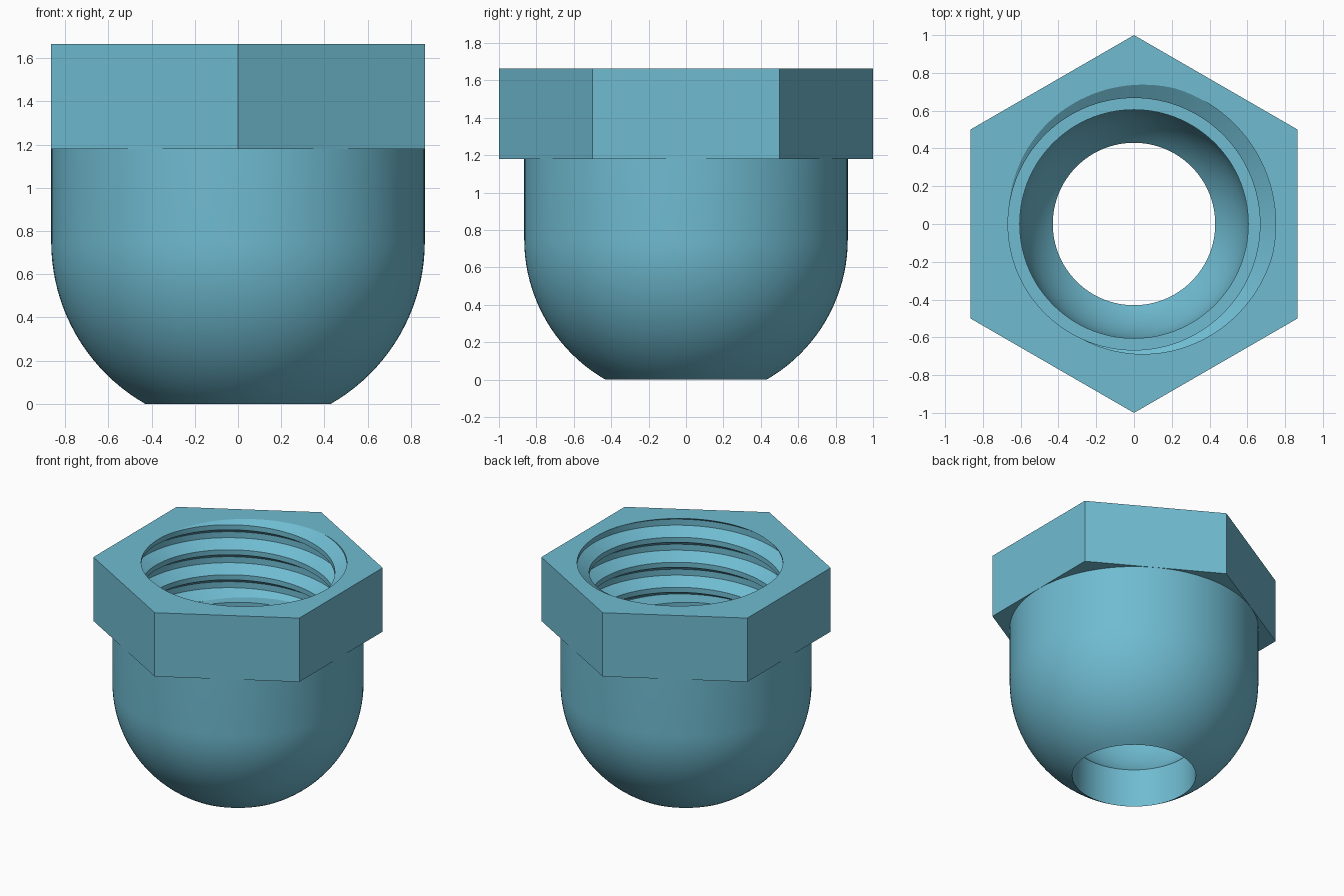
import bpy, bmesh, math

if "Cube" in bpy.data.objects:
    bpy.data.objects.remove(bpy.data.objects["Cube"])

SEG = 120                        # steps around the axis
TOP, COLLAR, LEDGE = 1.665, 1.18, 1.08
BODY_R, BORE_R, HOLE_R = 0.865, 0.605, 0.43
MINOR, MAJOR, PITCH = 0.667, 0.75, 0.19
PHASE = 114 / 360
STEPS = (0.0, 0.28, 0.52, 0.80)  # thread corners as fractions of the pitch

teal = bpy.data.materials.new("teal")
teal.diffuse_color = (0.16, 0.50, 0.64, 1)
teal.use_nodes = True
teal.node_tree.nodes["Principled BSDF"].inputs["Base Color"].default_value = teal.diffuse_color


def sweep(name, column):
    """Skin a turned part whose (r, z) profile may vary with the angle."""
    bm = bmesh.new()
    cols = []
    for k in range(SEG + 1):
        a = 2 * math.pi * k / SEG
        cols.append([bm.verts.new((r * math.cos(a), r * math.sin(a), z))
                     for r, z in column(a)])
    for c, d in zip(cols, cols[1:]):
        for j in range(len(c) - 1):
            bm.faces.new((c[j], d[j], d[j + 1], c[j + 1]))
    bmesh.ops.remove_doubles(bm, verts=bm.verts, dist=1e-5)
    mesh = bpy.data.meshes.new(name)
    bm.to_mesh(mesh)
    bm.free()
    mesh.materials.append(teal)
    ob = bpy.data.objects.new(name, mesh)
    bpy.context.collection.objects.link(ob)
    bpy.ops.object.select_all(action='DESELECT')
    ob.select_set(True)
    bpy.context.view_layer.objects.active = ob
    bpy.ops.object.shade_smooth_by_angle(angle=math.radians(30))
    return ob


def arc(radius, centre, r_end, n=20):
    """Dome profile from its equator down to radius r_end."""
    end = math.acos(r_end / radius)
    return [(radius * math.cos(end * i / n), centre - radius * math.sin(end * i / n))
            for i in range(n + 1)]


def thread_radius(a, z):
    q = (a / (2 * math.pi) + PHASE - (z - TOP) / PITCH) % 1
    if q < 0.28:
        f = q / 0.28
    elif q < 0.52:
        f = 1
    else:
        f = max(0, (0.80 - q) / 0.28)
    return MINOR + (MAJOR - MINOR) * f


def hex_radius(a):
    sector = math.pi / 3
    return math.cos(sector / 2) / math.cos((a + sector / 2) % sector - sector / 2)


# Hexagonal collar, from its underside to the threaded mouth
def collar(a):
    h = hex_radius(a)
    return [(BODY_R, COLLAR), (h, COLLAR), (h, TOP), (thread_radius(a, TOP), TOP)]


# Helical thread, trimmed at the mouth and at the ledge below
def thread(a):
    zs = [TOP + PITCH * (a / (2 * math.pi) + PHASE - q - n)
          for n in range(-1, 7) for q in STEPS]
    zs = [min(TOP, max(LEDGE, z)) for z in zs]
    return [(thread_radius(a, z), z) for z in zs] + [(BORE_R, LEDGE)]


# Domed body with rounded chamber and bottom hole
inside = [(BORE_R, LEDGE)] + arc(BORE_R, 0.72, HOLE_R)
outside = arc(BODY_R, math.sqrt(BODY_R ** 2 - HOLE_R ** 2), HOLE_R)[::-1]
body = inside + outside + [(BODY_R, COLLAR)]

sweep("hex_collar", collar)
sweep("inner_thread", thread)
sweep("domed_body", lambda a: body)
